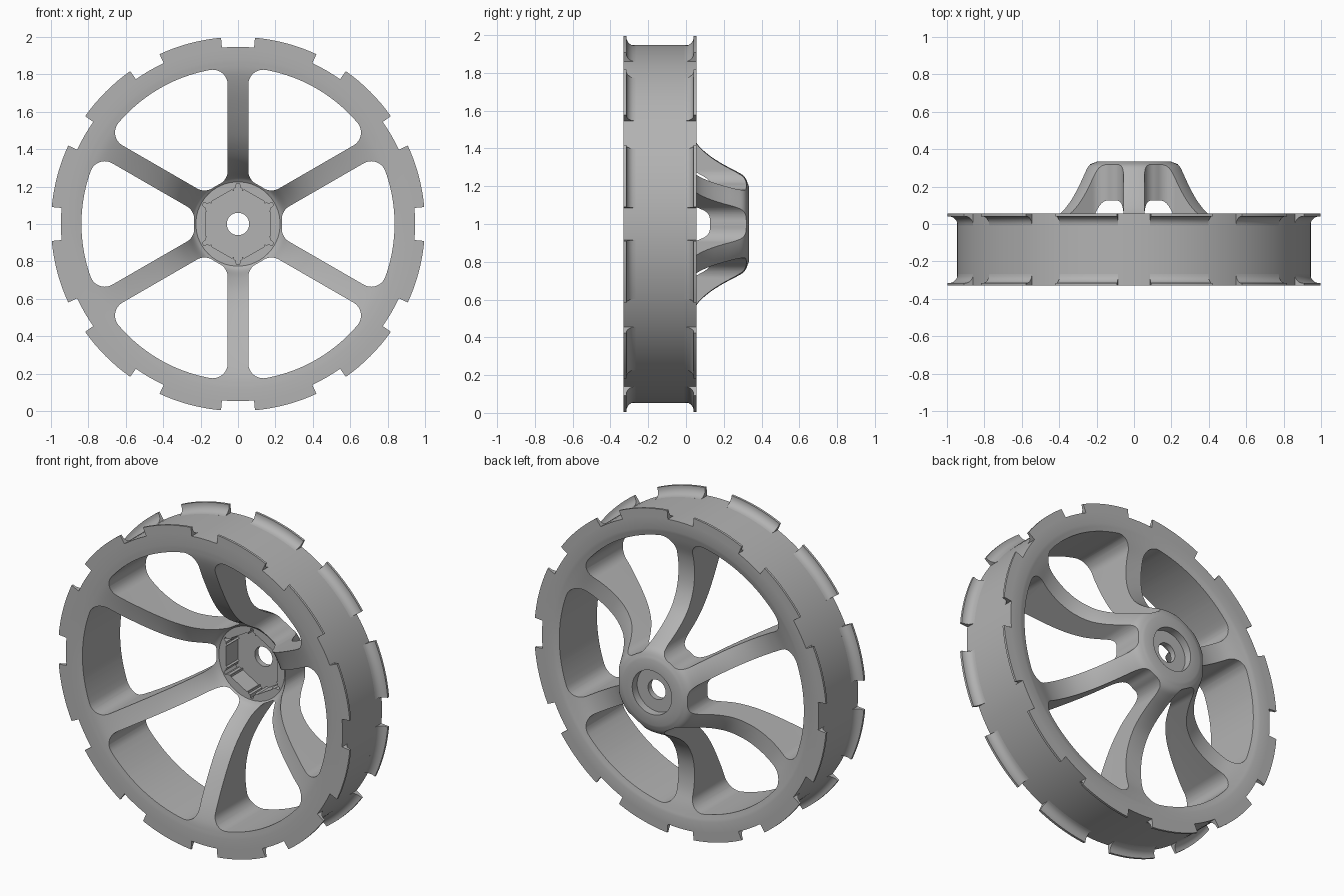
import bpy, bmesh
from math import sin, cos, asin, pi, radians, tau
from mathutils import Vector

if "Cube" in bpy.data.objects:
    bpy.data.objects.remove(bpy.data.objects["Cube"], do_unlink=True)

FRONT, BACK = -0.33, 0.055      # rim faces along the axle
RIM, TAB = 0.947, 1.0           # tread radius and tab radius

grey = bpy.data.materials.new("plain_grey")
grey.use_nodes = True
grey.diffuse_color = (0.45, 0.45, 0.45, 1)
grey.node_tree.nodes["Principled BSDF"].inputs["Base Color"].default_value = (0.45, 0.45, 0.45, 1)


def finish(name, bm):
    bmesh.ops.recalc_face_normals(bm, faces=bm.faces)
    mesh = bpy.data.meshes.new(name)
    bm.to_mesh(mesh)
    bm.free()
    mesh.materials.append(grey)
    ob = bpy.data.objects.new(name, mesh)
    bpy.context.collection.objects.link(ob)
    return ob


def sweep(bm, profile, start, end, steps):
    """Turn a closed (radius, y) profile about the axle; caps the ends of a part turn."""
    full = end - start > tau - 0.001
    rings = []
    for i in range(steps if full else steps + 1):
        a = start + (end - start) * i / steps
        rings.append([bm.verts.new((r * cos(a), y, 1 + r * sin(a))) for r, y in profile])
    n = len(profile)
    pairs = list(zip(rings, rings[1:])) + ([(rings[-1], rings[0])] if full else [])
    for p, q in pairs:
        for j in range(n):
            k = (j + 1) % n
            bm.faces.new((p[j], p[k], q[k], q[j]))
    if not full:
        bm.faces.new(rings[0])
        bm.faces.new(rings[-1])


def prism(bm, outline, y0, y1):
    """Straight block along the axle from an (x, z) outline."""
    a = [bm.verts.new((x, y0, 1 + z)) for x, z in outline]
    b = [bm.verts.new((x, y1, 1 + z)) for x, z in outline]
    bm.faces.new(a)
    bm.faces.new(b)
    for i in range(len(a)):
        j = (i + 1) % len(a)
        bm.faces.new((a[i], a[j], b[j], b[i]))


def smooth_path(points, steps=4):
    """Catmull-Rom curve through the points."""
    p = [Vector(q) for q in points]
    p = [2 * p[0] - p[1]] + p + [2 * p[-1] - p[-2]]
    out = []
    for a, b, c, d in zip(p, p[1:], p[2:], p[3:]):
        for i in range(steps):
            t = i / steps
            out.append(0.5 * (2 * b + (c - a) * t + (2 * a - 5 * b + 4 * c - d) * t * t
                              + (3 * b - a - 3 * c + d) * t ** 3))
    return [tuple(v) for v in out] + [tuple(p[-2])]


def arc(cx, cz, r, a0, a1, n):
    return [(cx + r * cos(a0 + (a1 - a0) * i / n), cz + r * sin(a0 + (a1 - a0) * i / n))
            for i in range(n + 1)]


def turned(outline, a):
    return [(x * cos(a) - z * sin(a), x * sin(a) + z * cos(a)) for x, z in outline]


# Wheel body: one turned dish with rim, spoke disc, hub and back recess
front_curve = smooth_path([(0.225, 0.135), (0.25, 0.11), (0.29, 0.035), (0.35, -0.05),
                           (0.43, -0.125), (0.52, -0.185), (0.62, -0.24), (0.72, -0.288),
                           (0.81, -0.32), (0.88, FRONT)])
back_curve = smooth_path([(0.88, BACK), (0.81, 0.035), (0.72, 0.005), (0.62, -0.005),
                          (0.52, 0.01), (0.43, 0.055), (0.37, 0.115), (0.32, 0.19),
                          (0.28, 0.265), (0.25, 0.31), (0.2, 0.333)])
profile = ([(0.06, 0.135)] + front_curve + [(RIM, FRONT), (RIM, BACK)] + back_curve
           + [(0.135, 0.333), (0.135, 0.285), (0.06, 0.285)])
bm = bmesh.new()
sweep(bm, profile, 0, tau, 144)
body = finish("wheel_body", bm)

# Window outline: sector between two spokes with rounded corners
half_spoke, fillet, inner, outer = 0.055, 0.08, 0.235, 0.837
off = half_spoke + fillet
r1, r2 = outer - fillet, inner + fillet
a1 = pi / 6 - asin(off / r1)
a2 = pi / 6 - asin(off / r2)
side = radians(120)
half = (arc(0, 0, outer, 0, a1, 10)
        + arc(r1 * cos(a1), r1 * sin(a1), fillet, a1, side, 10)[1:]
        + arc(r2 * cos(a2), r2 * sin(a2), fillet, side, a2 + pi, 10)
        + arc(0, 0, inner, a2, 0, 3)[1:])
window = half + [(x, -z) for x, z in reversed(half[1:-1])]
bm = bmesh.new()
for k in range(6):
    prism(bm, turned(window, k * pi / 3), -0.5, 0.5)
windows = finish("window_cutter", bm)

# Hexagonal socket with corner reliefs and small grip ribs
flat = 0.175
wall = [(-0.1, 0.016), (-0.088, 0), (-0.076, 0), (-0.069, -0.01), (-0.062, 0)]
wall += [(-t, d) for t, d in reversed(wall)]
socket = []
for k in range(6):
    socket += turned([(flat + d, t) for t, d in wall], k * pi / 3)
bm = bmesh.new()
prism(bm, socket, -0.5, 0.25)
pocket = finish("socket_cutter", bm)

# Cut the windows and socket out of the body
bpy.context.view_layer.objects.active = body
for cutter in (windows, pocket):
    cutter.hide_render = True
    mod = body.modifiers.new("cut", "BOOLEAN")
    mod.operation = "DIFFERENCE"
    mod.solver = "EXACT"
    mod.object = cutter
    bpy.ops.object.modifier_apply(modifier=mod.name)
    bpy.data.objects.remove(cutter, do_unlink=True)

# Tread tabs: twelve flange pieces on each rim edge, filleted into the tread
thick, curve = 0.014, 0.048
flange = ([(0.94, 0), (TAB, 0), (TAB, thick)]
          + [(RIM + curve * (1 - sin(t)), thick + curve * (1 - cos(t)))
             for t in [pi / 2 * i / 6 for i in range(7)]]
          + [(0.94, thick + curve)])
bm = bmesh.new()
for k in range(12):
    middle = radians(15 + 30 * k)
    span = radians(9.8)
    for edge, sign in ((FRONT, 1), (BACK, -1)):
        sweep(bm, [(r, edge + sign * y) for r, y in flange], middle - span, middle + span, 8)
tabs = finish("tread_tabs", bm)

# Smooth shading with crisp edges
bpy.ops.object.select_all(action="DESELECT")
for part in (body, tabs):
    part.select_set(True)
bpy.ops.object.shade_smooth_by_angle(angle=radians(30))
